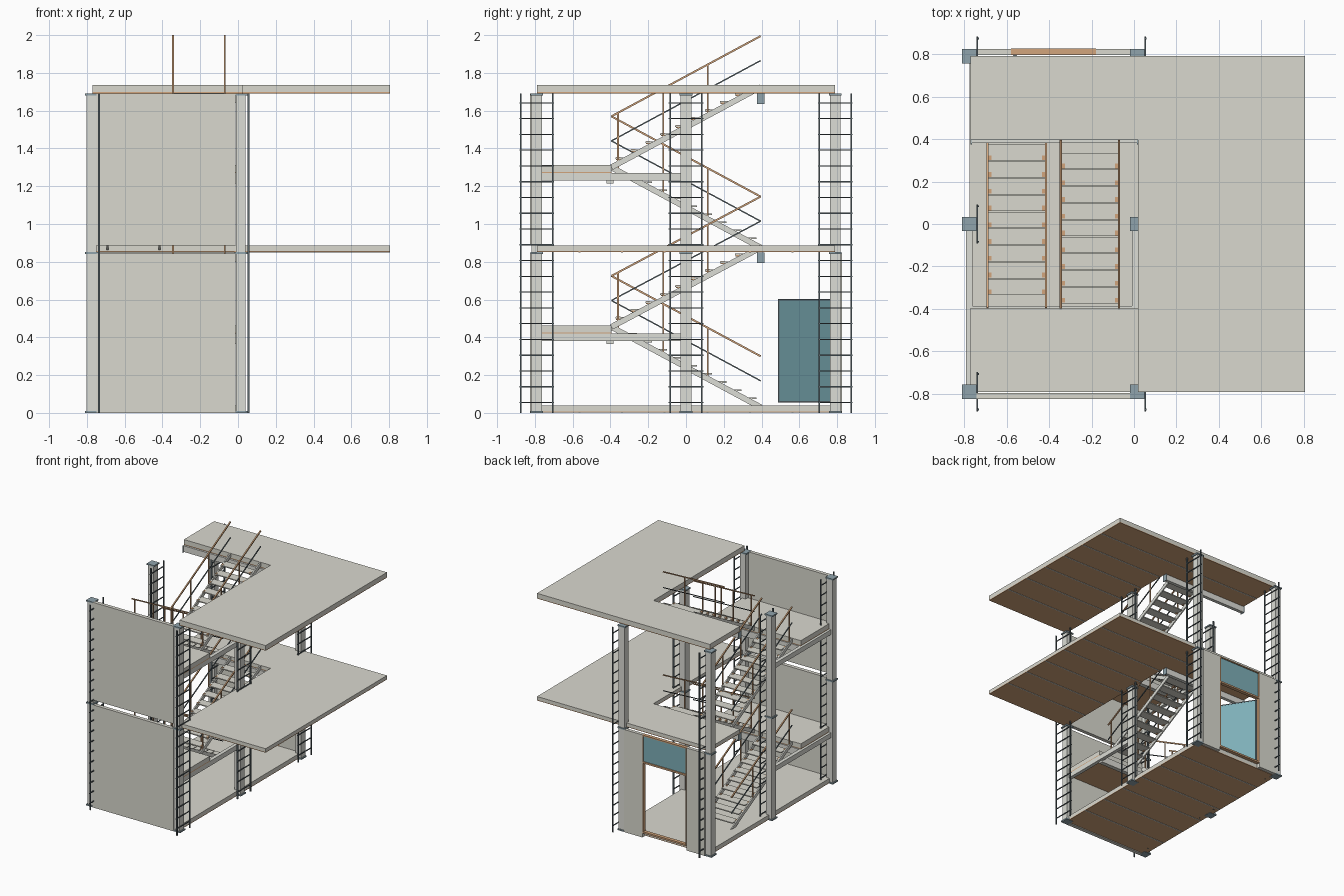
import bpy, bmesh, math
from mathutils import Vector, Matrix

if "Cube" in bpy.data.objects:
    bpy.data.objects.remove(bpy.data.objects["Cube"])


def srgb(h):
    c = [int(h[i:i + 2], 16) / 255 for i in (0, 2, 4)]
    return [v / 12.92 if v <= 0.04045 else ((v + 0.055) / 1.055) ** 2.4 for v in c] + [1]


def material(name, code):
    m = bpy.data.materials.new(name)
    m.diffuse_color = srgb(code)
    m.use_nodes = True
    m.node_tree.nodes["Principled BSDF"].inputs["Base Color"].default_value = m.diffuse_color
    return m


CONCRETE = material("concrete", "DAD9CF")
STEEL = material("pale_steel", "DCDDD6")
DARK = material("dark_steel", "5C686D")
PLATE = material("blue_grey_plate", "90A4AC")
WOOD = material("wood", "D2A57C")
GLASS = material("teal_glass", "7EAFB8")


class Part:
    """Collects simple solids into one object."""

    def __init__(self, name, mat):
        self.name, self.mat, self.bm = name, mat, bmesh.new()

    def box(self, x0, x1, y0, y1, z0, z1):
        m = Matrix.Translation(((x0 + x1) / 2, (y0 + y1) / 2, (z0 + z1) / 2))
        bmesh.ops.create_cube(self.bm, size=1, matrix=m @ Matrix.Diagonal((x1 - x0, y1 - y0, z1 - z0, 1)))

    def bar(self, a, b, width, height):
        """Rectangular bar between two points, width measured sideways."""
        a, b = Vector(a), Vector(b)
        d = (b - a).normalized()
        side = Vector((1, 0, 0)) if abs(d.x) < 0.1 else Vector((-d.y, d.x, 0)).normalized()
        up = side.cross(d)
        m = Matrix((side, d, up)).transposed().to_4x4()
        m = Matrix.Translation((a + b) / 2) @ m @ Matrix.Diagonal((width, (b - a).length, height, 1))
        bmesh.ops.create_cube(self.bm, size=1, matrix=m)

    def prism(self, pts, z0, z1):
        f = self.bm.faces.new([self.bm.verts.new((x, y, z0)) for x, y in pts])
        r = bmesh.ops.extrude_face_region(self.bm, geom=[f])
        vs = [g for g in r["geom"] if isinstance(g, bmesh.types.BMVert)]
        bmesh.ops.translate(self.bm, vec=(0, 0, z1 - z0), verts=vs)

    def done(self):
        bmesh.ops.recalc_face_normals(self.bm, faces=self.bm.faces)
        me = bpy.data.meshes.new(self.name)
        self.bm.to_mesh(me)
        self.bm.free()
        me.materials.append(self.mat)
        ob = bpy.data.objects.new(self.name, me)
        bpy.context.collection.objects.link(ob)
        return ob


XL, XR = -0.775, 0.015          # column lines
COLS = [(x, y) for x in (XL, XR) for y in (-0.79, 0, 0.79)]
LEVELS = [(0.002, 0.04), (0.852, 0.885), (1.692, 1.735)]

# Floor slabs: rectangular ground slab, L-shaped upper slabs, wooden undersides
GROUND = [(-0.775, -0.79), (0.02, -0.79), (0.02, 0.79), (-0.775, 0.79)]
ELL = [(0.02, -0.79), (0.805, -0.79), (0.805, 0.79), (-0.77, 0.79), (-0.77, 0.395), (0.02, 0.395)]
slabs, soffits, seams = Part("floor_slabs", CONCRETE), Part("slab_undersides", WOOD), Part("underside_seams", STEEL)
for i, (z0, z1) in enumerate(LEVELS):
    outline = ELL if i else GROUND
    slabs.prism(outline, z0 + 0.006, z1)
    soffits.prism(outline, z0, z0 + 0.006)
    for k in range(1, 7):
        y = -0.79 + k * 1.58 / 7
        x0 = -0.77 if (i == 0 or y > 0.395) else 0.02
        seams.box(x0, 0.805 if i else 0.02, y - 0.005, y + 0.005, z0 - 0.002, z0 + 0.003)

# Half landings with side beams and edge beam
beams = Part("support_beams", STEEL)
ends = Part("beam_end_plates", PLATE)
for z in (0.38, 1.23):
    slabs.box(-0.77, 0.02, -0.79, -0.395, z + 0.046, z + 0.083)
    soffits.box(-0.77, 0.02, -0.79, -0.395, z + 0.04, z + 0.046)
    for x in (XL, XR - 0.01):
        beams.box(x - 0.015, x + 0.015, -0.765, -0.03, z, z + 0.04)
    beams.box(-0.76, 0.0, -0.42, -0.385, z - 0.015, z + 0.04)
# Beams along the back edge of the stairwell, with end plates
for z in (0.85, 1.69):
    beams.box(-0.765, 0.015, 0.382, 0.41, z - 0.05, z)
    for x in (-0.77, 0.015):
        ends.box(x, x + 0.006, 0.375, 0.415, z - 0.056, z)
for p in (slabs, soffits, seams, beams, ends):
    p.done()

# Columns and their plates
cols, plates = Part("columns", STEEL), Part("column_plates", PLATE)
for x, y in COLS:
    for z0, z1 in ((0.008, 0.84), (0.852, 1.683)):
        cols.box(x - 0.026, x + 0.026, y - 0.028, y + 0.028, z0, z1)
    for z in (0, 0.84, 1.68):
        plates.box(x - 0.034, x + 0.034, y - 0.034, y + 0.034, z, z + 0.011)
cols.done()
plates.done()

# Ladder frames beside every column
ladders = Part("ladder_frames", DARK)
for x, y in COLS:
    lx = x + 0.04
    for s in (-1, 1):
        ladders.box(lx - 0.005, lx + 0.005, y + s * 0.084 - 0.004, y + s * 0.084 + 0.004, 0, 1.69)
    for k in range(20):
        z = 0.055 + k * 0.0835
        ladders.box(lx - 0.006, lx + 0.001, y - 0.092, y + 0.092, z - 0.003, z + 0.003)
ladders.done()

# Front wall, one panel per storey, and back wall around the doorway
front = Part("front_wall", CONCRETE)
for z0, z1 in ((0.0, 0.845), (0.885, 1.69)):
    front.box(-0.748, -0.012, -0.825, -0.795, z0, z1)
front.done()
back = Part("back_wall", CONCRETE)
back.box(-0.748, -0.58, 0.797, 0.825, 0.0, 0.845)
back.box(-0.18, -0.012, 0.797, 0.825, 0.0, 0.845)
back.done()

# Door frame, window over the door, open door leaf
frame = Part("door_frame", WOOD)
for x in (-0.58, -0.187):
    frame.box(x, x + 0.007, 0.797, 0.826, 0.04, 0.845)
for z, h in ((0.035, 0.014), (0.612, 0.014), (0.836, 0.009)):
    frame.box(-0.58, -0.18, 0.797, 0.826, z, z + h)
frame.done()
glass = Part("window_over_door", GLASS)
glass.box(-0.573, -0.187, 0.808, 0.818, 0.626, 0.836)
glass.done()
hinge, tip = Vector((-0.565, 0.80, 0)), Vector((-0.365, 0.49, 0))
leaf = Part("door_leaf", GLASS)
leaf.bar(hinge + Vector((0, 0, 0.33)), tip + Vector((0, 0, 0.33)), 0.012, 0.54)
leaf.done()
rim = Part("door_leaf_rim", DARK)
for z in (0.06, 0.60):
    rim.bar(hinge + Vector((0, 0, z)), tip + Vector((0, 0, z)), 0.014, 0.008)
for p in (hinge, tip):
    rim.box(p.x - 0.007, p.x + 0.007, p.y - 0.004, p.y + 0.004, 0.056, 0.604)
rim.done()

# Stairs: the left flight climbs to the front, the right flight to the back
RUN, STEPS = 0.395, 10
strings, treads = Part("stair_stringers", STEEL), Part("stair_treads", CONCRETE)
rails, posts, mids = Part("handrails", WOOD), Part("rail_posts", WOOD), Part("middle_rails", DARK)
brackets = Part("tread_brackets", WOOD)
FLIGHTS = [(-0.69, -0.415, -1, 0.04, 0.465), (-0.345, -0.07, 1, 0.465, 0.885),
           (-0.69, -0.415, -1, 0.885, 1.31), (-0.345, -0.07, 1, 1.31, 1.735)]
for x0, x1, s, z0, z1 in FLIGHTS:
    def at(x, y, lift):
        return (x, y, z0 + (z1 - z0) * (s * y + RUN) / (2 * RUN) + lift)

    for x in (x0, x1):
        strings.bar(at(x, -RUN, -0.01), at(x, RUN, -0.01), 0.01, 0.03)
        rails.bar(at(x, -RUN, 0.26), at(x, RUN, 0.26), 0.010, 0.010)
        mids.bar(at(x, -RUN, 0.13), at(x, RUN, 0.13), 0.007, 0.007)
        for y in (-0.36, -0.12, 0.115):
            a, b = at(x, y, 0), at(x, y, 0.26)
            posts.box(x - 0.004, x + 0.004, y - 0.004, y + 0.004, a[2], b[2])
    for k in range(1, STEPS):
        y = s * (-RUN + (k - 0.5) * 2 * RUN / STEPS + 0.02)
        z = z0 + (z1 - z0) * k / STEPS
        treads.box(x0 + 0.005, x1 - 0.005, y - 0.038, y + 0.038, z - 0.008, z)
        for xa in (x0 + 0.005, x1 - 0.019):
            brackets.box(xa, xa + 0.014, y - 0.034, y - 0.012, z - 0.014, z + 0.002)
for p in (strings, treads, rails, posts, mids, brackets):
    p.done()
